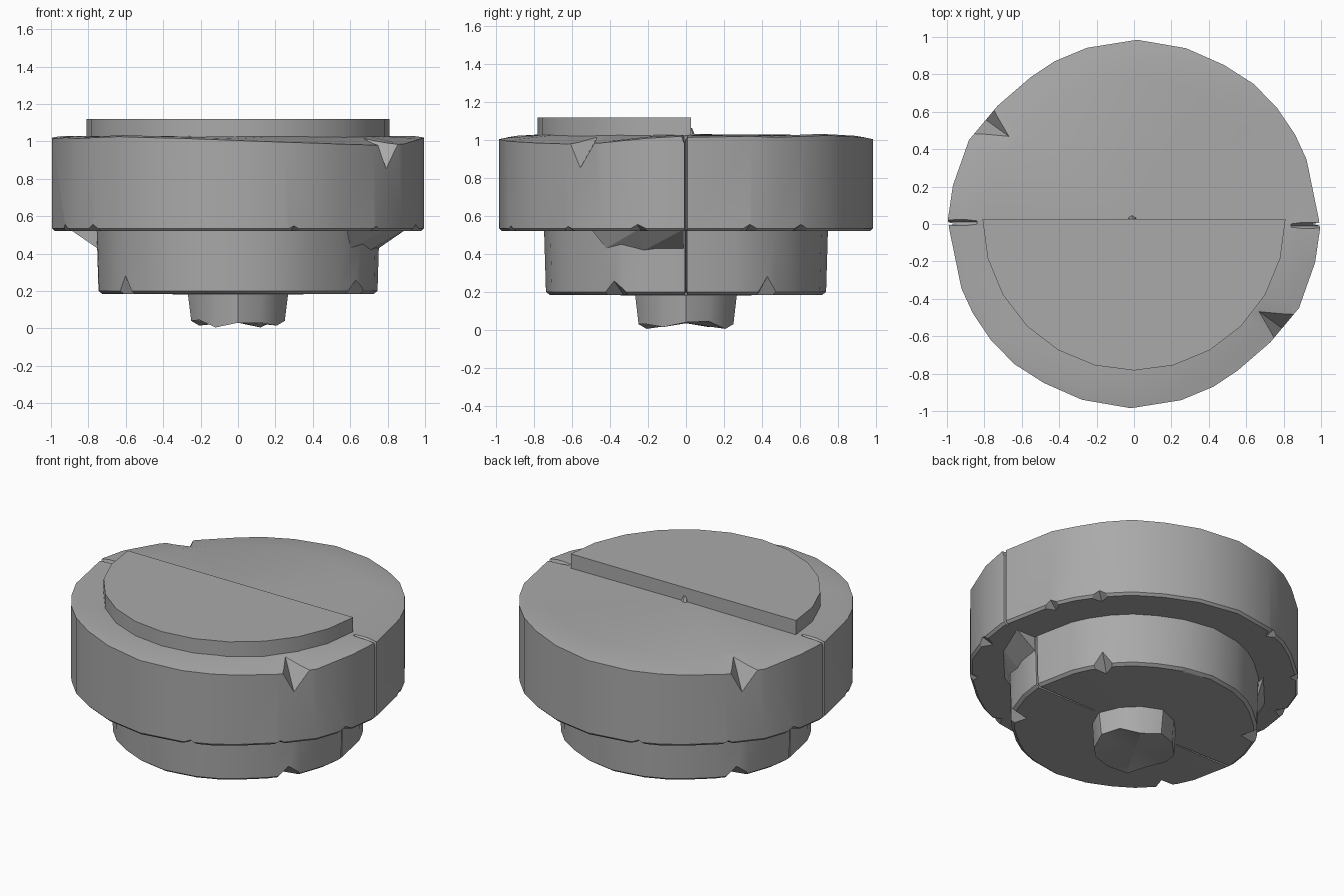
import bpy, bmesh
from math import radians, sin, cos, pi

cube = bpy.data.objects.get("Cube")
if cube:
    bpy.data.objects.remove(cube, do_unlink=True)

stone = bpy.data.materials.new("grey stone")
stone.use_nodes = True
GREY = (0.4, 0.4, 0.4, 1)
stone.diffuse_color = GREY
stone.node_tree.nodes["Principled BSDF"].inputs["Base Color"].default_value = GREY


def finish(bm, name):
    bmesh.ops.recalc_face_normals(bm, faces=bm.faces)
    mesh = bpy.data.meshes.new(name)
    bm.to_mesh(mesh)
    bm.free()
    mesh.materials.append(stone)
    obj = bpy.data.objects.new(name, mesh)
    bpy.context.collection.objects.link(obj)
    return obj


def select(obj):
    bpy.ops.object.select_all(action='DESELECT')
    obj.select_set(True)
    bpy.context.view_layer.objects.active = obj


def smooth(obj):
    select(obj)
    bpy.ops.object.shade_smooth_by_angle(angle=radians(25))


def loft(name, rings, cap_z):
    """Skin rings of points, closing both ends with a fan."""
    bm = bmesh.new()
    loops = [[bm.verts.new(p) for p in ring] for ring in rings]
    n = len(loops[0])
    for a, b in zip(loops, loops[1:]):
        for i in range(n):
            j = (i + 1) % n
            bm.faces.new((a[i], a[j], b[j], b[i]))
    for loop, z in zip((loops[0], loops[-1]), cap_z):
        c = bm.verts.new((0, 0, z))
        for i in range(n):
            bm.faces.new((loop[i], loop[(i + 1) % n], c))
    return finish(bm, name)


def hulls(name, shapes):
    """Convex lumps, each repeated half a turn round the axis."""
    bm = bmesh.new()
    for pts in shapes:
        for s in (1, -1):
            vs = [bm.verts.new((x * s, y * s, z)) for x, y, z in pts]
            bmesh.ops.convex_hull(bm, input=vs)
    return finish(bm, name)


def carve(obj, shapes):
    for shape in shapes:
        cutter = hulls("chip_cutter", [shape])
        cutter.hide_render = True
        mod = obj.modifiers.new("chips", 'BOOLEAN')
        mod.operation, mod.solver, mod.object = 'DIFFERENCE', 'EXACT', cutter
        select(obj)
        bpy.ops.object.modifier_apply(modifier=mod.name)
        bpy.data.objects.remove(cutter, do_unlink=True)


def polar(deg, r, z):
    a = radians(deg)
    return r * cos(a), r * sin(a), z


def edge_chip(deg, r, z, half, height, depth):
    """Pyramid cutting a triangular nick out of a lower edge."""
    return [polar(deg - half, r + .03, z - .03), polar(deg + half, r + .03, z - .03),
            polar(deg, r - depth, z - .03), polar(deg, r + .03, z + height)]


# Half outline in degrees and radius; the other half is the same turned round
OUTLINE = [(1, .99), (20.5, .985), (29, .985), (39, .985), (49.5, .985), (60.5, .977),
           (73.5, .98), (89, .985), (105, .975), (116, .968), (125, .96), (139, .965),
           (153, .99), (168, .99), (178.5, .995)]
OUTLINE = OUTLINE + [(a + 180, r) for a, r in OUTLINE]
RIM = [1.015, 1.02, 1.015, 1.02, 1.025, 1.02, 1.015, 1.005, .995, .99, .985, .98, .985, 1.01, 1.02] * 2


def ring(scale, z):
    return [polar(a, r * scale, z) for a, r in OUTLINE]


# Wide upper drum with an uneven worn rim
drum = loft("upper_drum", [
    ring(.7, .52), ring(.985, .52), ring(1, .535),
    [polar(a, r, z) for (a, r), z in zip(OUTLINE, RIM)],
    [polar(a, r * .95, z + .008) for (a, r), z in zip(OUTLINE, RIM)],
    ring(.8, 1.027)], (.52, 1.032))
seam = [(.84, -.01, 1.015), (1.02, -.01, .98), (.84, -.03, 1.05), (1.02, -.03, 1.05),
        (.84, .02, 1.05), (1.02, .02, 1.05)]
slit = [(.95, 0, z) for z in (.5, 1.05)] + [(1.02, y, z) for y in (-.014, .012) for z in (.5, 1.05)]
notch = [(.89, -.44, 1.06), (.65, -.455, 1.04), (.73, -.66, 1.06), (.81, -.57, .83), (.93, -.56, 1.04)]
carve(drum, [notch, seam, slit] + [
    edge_chip(a, .98, .52, 8, .05, .12) for a in (-142, -72, -40, -15, 20)])
smooth(drum)

# Narrower lower drum, nicked round its bottom edge
lower = loft("lower_drum", [ring(.73, .185), ring(.75, .2), ring(.76, .53)], (.18, .53))
groove = [(.3, 0, .2), (.3, -.01, .15), (.3, .01, .15), (.8, 0, .22), (.8, -.015, .15), (.8, .015, .15)]
lower_slit = [(.7, 0, z) for z in (.15, .54)] + [(.8, y, z) for y in (-.012, .012) for z in (.15, .54)]
carve(lower, [groove, lower_slit,
              edge_chip(35.5, .74, .185, 8, .13, .12),
              edge_chip(-31, .74, .185, 11, .1, .14),
              edge_chip(75, .74, .185, 12, .03, .1)])
smooth(lower)

# Broken brackets swelling out beneath the upper drum
hulls("brackets", [[(.9, -.012, .53), (.74, -.012, .42), (.7, -.012, .53), (.8, -.25, .53),
                    (.71, -.22, .42), (.58, -.5, .53), (.6, -.42, .43)]])

# Short foot with a jagged underside
foot_angles = [i * 30 for i in range(12)]
foot_base = [.04, .045, .005, .03, .03, .015] * 2
smooth(loft("foot", [
    [polar(a, .24 if i % 3 else .25, z) for i, (a, z) in enumerate(zip(foot_angles, foot_base))],
    [polar(a, .25 if i % 3 else .27, .2) for i, a in enumerate(foot_angles)]], (.035, .2)))

# Raised half-round slab covering the front half of the top
bm = bmesh.new()
arc = [bm.verts.new((.81 * cos(i * pi / 12), .027 - .81 * sin(i * pi / 12), 1.0)) for i in range(13)]
slab = bmesh.ops.extrude_face_region(bm, geom=[bm.faces.new(arc)])
bmesh.ops.translate(bm, verts=[v for v in slab["geom"] if isinstance(v, bmesh.types.BMVert)],
                    vec=(0, 0, .12))
smooth(finish(bm, "half_round_slab"))

# Small stone nub at the middle of the slab's straight edge
bm = bmesh.new()
bmesh.ops.create_cone(bm, segments=6, radius1=.03, radius2=.01, depth=.05, cap_ends=True)
bmesh.ops.translate(bm, verts=bm.verts, vec=(-.01, .022, 1.04))
finish(bm, "centre_nub")
